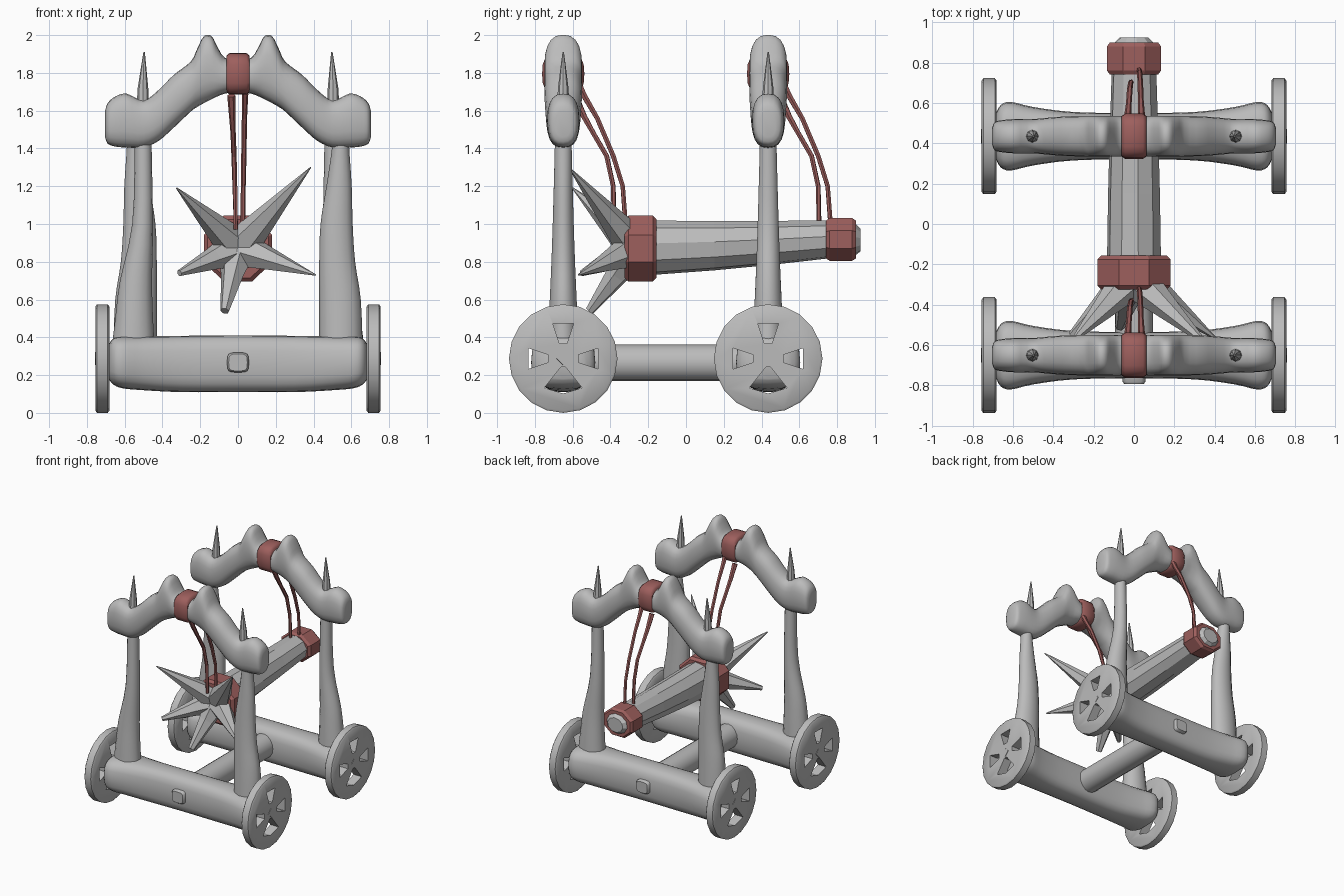
import bpy, bmesh, math
from mathutils import Vector

if "Cube" in bpy.data.objects:
    bpy.data.objects.remove(bpy.data.objects["Cube"])


def material(name, rgb):
    m = bpy.data.materials.new(name)
    m.diffuse_color = (*rgb, 1)
    m.use_nodes = True
    m.node_tree.nodes["Principled BSDF"].inputs["Base Color"].default_value = m.diffuse_color
    return m


GREY = material("grey", (0.5, 0.5, 0.5))
RED = material("rope_red", (0.34, 0.115, 0.11))
X, Y, Z = Vector((1, 0, 0)), Vector((0, 1, 0)), Vector((0, 0, 1))
FRAMES = (-0.65, 0.435)


def ring(c, u, v, n=16, p=2.0, turn=0.0):
    """Superellipse ring around c with half axes u and v."""
    pts = []
    for i in range(n):
        a = 2 * math.pi * (i + turn) / n
        k, s = math.cos(a), math.sin(a)
        pts.append(Vector(c) + u * math.copysign(abs(k) ** (2 / p), k)
                   + v * math.copysign(abs(s) ** (2 / p), s))
    return pts


def loft(name, rings, mat=GREY, angle=40):
    """Skin a row of rings and close both ends; angle 0 keeps flat faces."""
    bm = bmesh.new()
    rows = [[bm.verts.new(p) for p in r] for r in rings]
    n = len(rows[0])
    for a, b in zip(rows, rows[1:]):
        for i in range(n):
            bm.faces.new((a[i], a[(i + 1) % n], b[(i + 1) % n], b[i]))
    bm.faces.new(rows[0])
    bm.faces.new(rows[-1])
    bmesh.ops.recalc_face_normals(bm, faces=bm.faces)
    me = bpy.data.meshes.new(name)
    bm.to_mesh(me)
    bm.free()
    me.materials.append(mat)
    if angle:
        me.shade_smooth()
        me.set_sharp_from_angle(angle=math.radians(angle))
    ob = bpy.data.objects.new(name, me)
    bpy.context.collection.objects.link(ob)
    return ob


def tube(name, path, radii, n=6, mat=GREY, angle=0):
    """Round tube along a path with a radius at each point."""
    path = [Vector(p) for p in path]
    rings = []
    for i, (p, r) in enumerate(zip(path, radii)):
        d = path[min(i + 1, len(path) - 1)] - path[max(i - 1, 0)]
        q = d.to_track_quat('Z', 'Y')
        rings.append(ring(p, q @ X * r, q @ Y * r, n))
    return loft(name, rings, mat, angle)


def refine(rows, k=3):
    """Catmull-Rom smoothing of section rows."""
    out = []
    for i in range(len(rows) - 1):
        a, b, c, d = (rows[max(0, min(len(rows) - 1, i + j))] for j in (-1, 0, 1, 2))
        for s in range(k):
            t = s / k
            out.append([0.5 * (2 * q + (r - p) * t + (2 * p - 5 * q + 4 * r - w) * t * t
                               + (3 * q - p - 3 * r + w) * t ** 3)
                        for p, q, r, w in zip(a, b, c, d)])
    return out + [list(rows[-1])]


def beam(name, half, y, p, mat=GREY, k=3):
    """Mirrored beam along x from rows (x, half depth, bottom, top)."""
    rows = [(-x, *rest) for x, *rest in reversed(half)]
    rows += half if half[0][0] > 0 else half[1:]
    return loft(name, [ring((x, y, (lo + hi) / 2), Y * hy, Z * (hi - lo) / 2, 20, p)
                       for x, hy, lo, hi in refine(rows, k)], mat, 50)


def wheel(side, y):
    """Disc with four wedge openings and a raised hub stud."""
    r, c = 0.2875, Vector((0.718 * side, y, 0.2875))
    disc = loft("wheel", [ring(c + X * dx, Y * rr, Z * rr, 20)
                          for dx, rr in ((-0.037, r - 0.012), (-0.028, r),
                                         (0.028, r), (0.037, r - 0.012))], GREY, 40)
    for ang in range(4):
        a = ang * math.pi / 2
        out = Y * math.cos(a) + Z * math.sin(a)
        across = X.cross(out)
        r0, w0, r1, w1 = (0.045, 0.012, 0.185, 0.1) if ang == 3 else (0.08, 0.02, 0.185, 0.055)
        pts = [c + out * r0 - across * w0, c + out * r0 + across * w0,
               c + out * (r1 - 0.03 * (ang == 3)) + across * w1, c + out * r1,
               c + out * (r1 - 0.03 * (ang == 3)) - across * w1]
        cut = loft("wheel_cutter", [[p + X * d for p in pts] for d in (-0.1, 0.1)], GREY, 0)
        cut.hide_render = True
        mod = disc.modifiers.new("opening", 'BOOLEAN')
        mod.operation, mod.object = 'DIFFERENCE', cut
        bpy.context.view_layer.objects.active = disc
        bpy.ops.object.modifier_apply(modifier=mod.name)
        bpy.data.objects.remove(cut)
    loft("wheel_hub", [ring(c + X * d * side, Y * s, Z * s, 4)
                       for d, s in ((0.0, 0.04), (0.04, 0.035))], GREY, 0)


AXLE = [(0, 0.115, 0.11, 0.41), (0.3, 0.12, 0.11, 0.408), (0.5, 0.145, 0.12, 0.405),
        (0.61, 0.17, 0.13, 0.405), (0.66, 0.155, 0.15, 0.395), (0.685, 0.11, 0.18, 0.36)]
ARCH = [(0, 0.095, 1.70, 1.87), (0.07, 0.1, 1.69, 1.88), (0.11, 0.1, 1.675, 1.94),
        (0.14, 0.1, 1.66, 1.995), (0.18, 0.1, 1.64, 1.995), (0.215, 0.1, 1.62, 1.93),
        (0.25, 0.1, 1.595, 1.86), (0.34, 0.098, 1.51, 1.79), (0.42, 0.092, 1.44, 1.71),
        (0.5, 0.085, 1.405, 1.655), (0.59, 0.085, 1.405, 1.69), (0.65, 0.08, 1.41, 1.675),
        (0.69, 0.07, 1.425, 1.64), (0.703, 0.04, 1.46, 1.60)]
WRAP = [(0.045, 0.112, 1.685, 1.905), (0.062, 0.1, 1.70, 1.89)]
# post rows: height, centre x, half width, half depth
SLIM = [(0.33, 0.555, 0.115, 0.085), (0.5, 0.55, 0.1, 0.078), (0.7, 0.54, 0.085, 0.068),
        (1.0, 0.505, 0.055, 0.057), (1.4, 0.502, 0.045, 0.046), (1.5, 0.502, 0.045, 0.045)]
WIDE = [(0.33, 0.545, 0.115, 0.085), (0.6, 0.54, 0.11, 0.073), (0.8, 0.525, 0.095, 0.064),
        (1.0, 0.522, 0.085, 0.057), (1.2, 0.535, 0.067, 0.051), (1.4, 0.543, 0.046, 0.046),
        (1.5, 0.543, 0.045, 0.045)]

for y in FRAMES:
    beam("axle_beam", AXLE, y, 3)
    beam("top_arch", ARCH, y, 2.5)
    beam("arch_wrap", WRAP, y, 3, RED, 1)
    for side in (-1, 1):
        wheel(side, y)
        # upright post, with a thorn showing above the arch
        rows = SLIM if (side < 0) == (y < 0) else WIDE
        loft("post", [ring((side * x, y, z), X * hx, Y * hy, 14)
                      for z, x, hx, hy in refine(rows)])
        tube("post_thorn", [(side * 0.505, y, 1.55), (side * 0.503, y, 1.72),
                            (side * 0.497, y, 1.91)], (0.036, 0.028, 0.004), 8, angle=40)
    # two hanging ropes
    for x0, x1, prof in ((0.04, 0.025, ((0.07, 1.76), (0.11, 1.68), (0.18, 1.56), (0.265, 1.36),
                                        (0.315, 1.2), (0.33, 1.0))),
                         (-0.035, -0.012, ((0.06, 1.68), (0.11, 1.57), (0.16, 1.48), (0.23, 1.36),
                                           (0.265, 1.2), (0.27, 0.97)))):
        m = len(prof) - 1
        tube("rope", [(x0 + (x1 - x0) * i / m, y + dy, z) for i, (dy, z) in enumerate(prof)],
             (0.022, 0.017, 0.014, 0.014, 0.013, 0.013), 6, RED)

# chassis beam with the peg ends that show through both axles
loft("chassis_beam", [ring((0, y, 0.265), X * 0.095, Z * 0.097, 16) for y in (-0.62, 0.4)])
for y0, s in ((FRAMES[0], -1), (FRAMES[1], 1)):
    loft("chassis_peg", [ring((0, y0 + s * d, 0.267), X * 0.058 * k, Z * 0.053 * k, 16, 4)
                         for d, k in ((0.05, 1), (0.13, 1), (0.142, 0.85))], GREY, 50)

# faceted log: y, centre z, half width, half height
LOG = [(-0.34, 0.87, 0.10, 0.11), (-0.16, 0.875, 0.135, 0.145), (0.15, 0.885, 0.13, 0.132),
       (0.45, 0.9, 0.122, 0.118), (0.75, 0.918, 0.112, 0.102), (0.89, 0.918, 0.105, 0.09),
       (0.925, 0.915, 0.07, 0.06)]
loft("log", [ring((0, y, z), X * hx, Z * hz, 10, turn=0.25) for y, z, hx, hz in LOG], GREY, 0)

# straps around the log
for y0, y1, z, hx, hz in ((-0.325, -0.155, 0.87, 0.185, 0.178), (0.74, 0.9, 0.918, 0.137, 0.115)):
    loft("log_strap", [ring((0, y, z), X * hx * k, Z * hz * k, 8, turn=0.5)
                       for y, k in ((y0, 0.94), (y0 + 0.02, 1.06), (y1 - 0.02, 1.06), (y1, 0.94))],
         RED, 0)

# star of thorns at the front of the log: tip x, y, z, tip radius
for tx, ty, tz, tr in ((0.385, -0.62, 1.30, 0.003), (-0.325, -0.6, 1.19, 0.004),
                       (-0.31, -0.55, 0.74, 0.017), (0.41, -0.57, 0.73, 0.004),
                       (-0.07, -0.51, 0.54, 0.024)):
    tip = Vector((tx, ty, tz))
    out = Vector((tx, 0, tz - 0.87)).normalized()
    base = Vector((0, -0.29, 0.87)) + out * 0.04
    tube("star_thorn", [base, base.lerp(tip, 0.35), tip], (0.095, 0.062, tr), 6)
